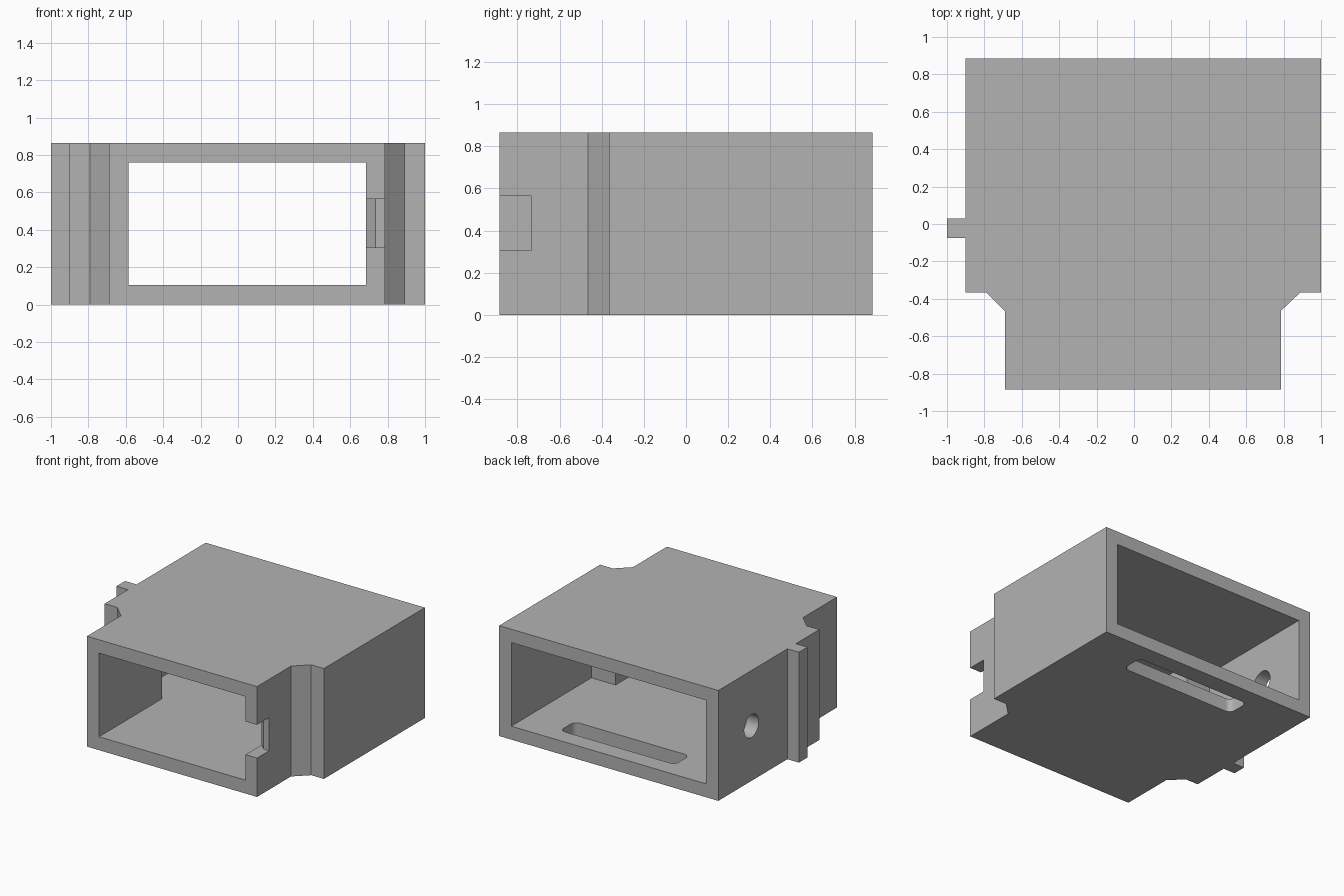
import bpy
import bmesh
import math
from mathutils import Matrix

if "Cube" in bpy.data.objects:
    bpy.data.objects.remove(bpy.data.objects["Cube"], do_unlink=True)

HEIGHT = 0.865
FLOOR, CEILING = 0.105, 0.76

grey = bpy.data.materials.new("plain grey")
grey.use_nodes = True
colour = (0.45, 0.45, 0.45, 1)
grey.diffuse_color = colour
grey.node_tree.nodes["Principled BSDF"].inputs["Base Color"].default_value = colour


def finish(name, bm):
    """Turn a bmesh into a scene object with the grey material."""
    bmesh.ops.recalc_face_normals(bm, faces=bm.faces)
    mesh = bpy.data.meshes.new(name)
    bm.to_mesh(mesh)
    bm.free()
    mesh.materials.append(grey)
    obj = bpy.data.objects.new(name, mesh)
    bpy.context.collection.objects.link(obj)
    return obj


def prism(name, outline, low, high, rounding=0):
    """Extrude a plan outline from low to high, with optional rounded corners."""
    bm = bmesh.new()
    face = bm.faces.new([bm.verts.new((x, y, low)) for x, y in outline])
    if rounding:
        bmesh.ops.bevel(bm, geom=bm.verts[:], offset=rounding, segments=5,
                        profile=0.5, affect='VERTICES')
        face = bm.faces[:][0]
    result = bmesh.ops.extrude_face_region(bm, geom=[face], use_keep_orig=True)
    top = [v for v in result["geom"] if isinstance(v, bmesh.types.BMVert)]
    bmesh.ops.translate(bm, verts=top, vec=(0, 0, high - low))
    return finish(name, bm)


def cut(target, cutter):
    """Subtract the cutter and discard it."""
    mod = target.modifiers.new(cutter.name, 'BOOLEAN')
    mod.operation, mod.solver, mod.object = 'DIFFERENCE', 'EXACT', cutter
    cutter.hide_render = True
    bpy.context.view_layer.objects.active = target
    bpy.ops.object.modifier_apply(modifier=mod.name)
    bpy.data.objects.remove(cutter, do_unlink=True)


# Outer shell: wide rear, narrower chamfered front, side rib
housing = prism("housing", [
    (-0.9, 0.885), (-0.9, 0.03), (-1, 0.03), (-1, -0.075), (-0.9, -0.075),
    (-0.9, -0.365), (-0.79, -0.365), (-0.69, -0.465), (-0.69, -0.885),
    (0.785, -0.885), (0.785, -0.465), (0.89, -0.365), (1, -0.365), (1, 0.885),
], 0, HEIGHT)

# Stepped passage open at both ends
cut(housing, prism("passage", [
    (-0.585, -1), (0.685, -1), (0.685, -0.107), (0.895, -0.107),
    (0.895, 1), (-0.795, 1), (-0.795, -0.107), (-0.585, -0.107),
], FLOOR, CEILING))

# Front notch with a chamfered inner edge
cut(housing, prism("notch", [
    (0.6, -1), (0.9, -1), (0.9, -0.735), (0.735, -0.735),
    (0.685, -0.685), (0.6, -0.6),
], 0.305, 0.565))

# Rounded slot through the floor
cut(housing, prism("floor_slot", [
    (-0.425, 0.565), (0.57, 0.565), (0.57, 0.745), (-0.425, 0.745),
], -0.1, 0.2, rounding=0.045))

# Round hole through the side wall
bm = bmesh.new()
bmesh.ops.create_cone(bm, cap_ends=True, segments=32, radius1=0.09, radius2=0.09,
                      depth=0.3, matrix=Matrix.Translation((-0.85, 0.475, 0.43))
                      @ Matrix.Rotation(math.pi / 2, 4, 'Y'))
cut(housing, finish("side_hole", bm))

# Smooth only the rounded cuts
bpy.ops.object.select_all(action='DESELECT')
housing.select_set(True)
bpy.context.view_layer.objects.active = housing
bpy.ops.object.shade_smooth_by_angle(angle=math.radians(30))
